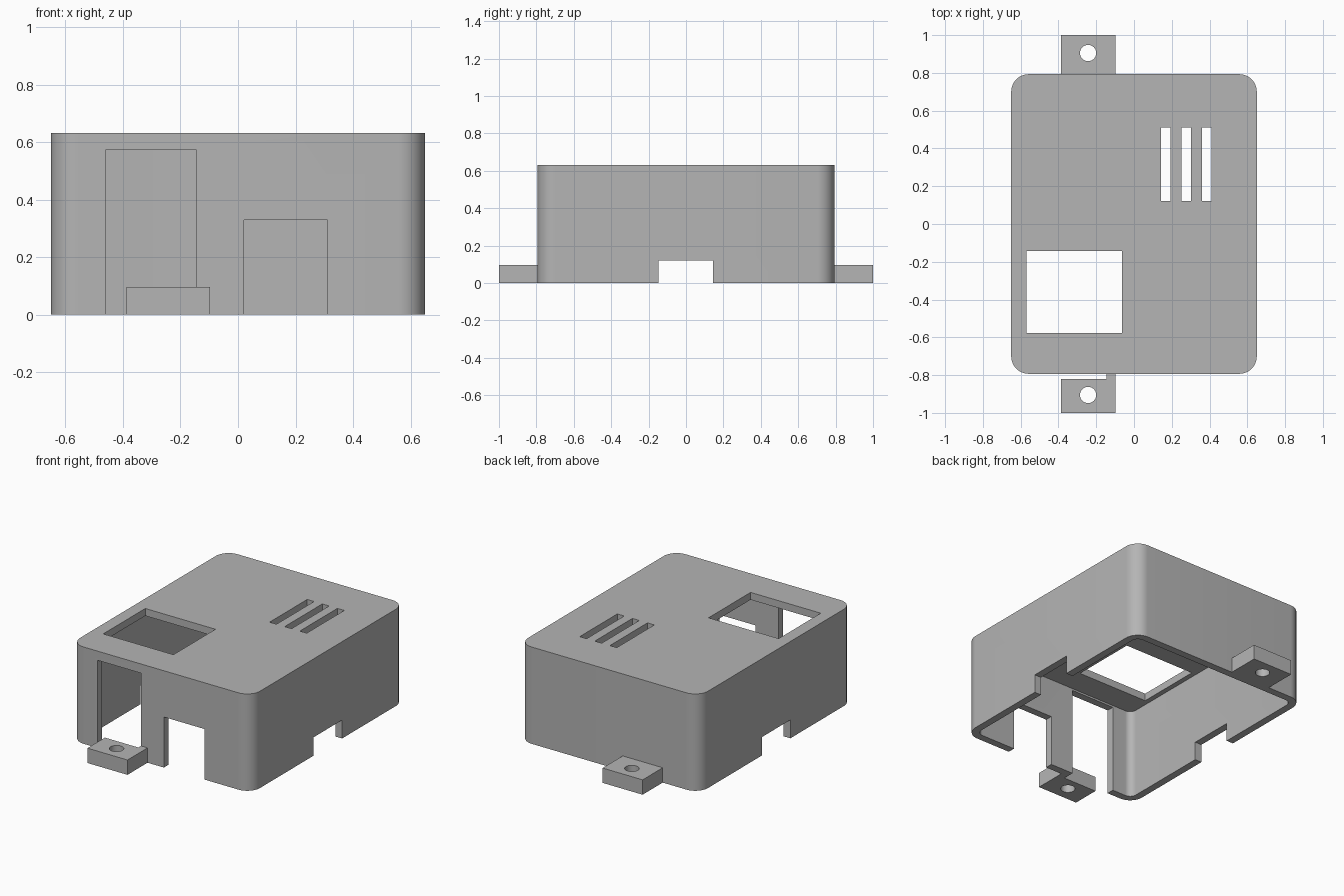
import bpy
import bmesh

default = bpy.data.objects.get("Cube")
if default:
    bpy.data.objects.remove(default, do_unlink=True)

grey = bpy.data.materials.new("plain_grey")
grey.use_nodes = True
colour = (0.46, 0.46, 0.46, 1)
grey.diffuse_color = colour
grey.node_tree.nodes["Principled BSDF"].inputs["Base Color"].default_value = colour


def finish(bm, name):
    mesh = bpy.data.meshes.new(name)
    bm.to_mesh(mesh)
    bm.free()
    mesh.materials.append(grey)
    obj = bpy.data.objects.new(name, mesh)
    bpy.context.collection.objects.link(obj)
    return obj


def box(name, x, y, z, radius=0):
    """Box between (low, high) limits, with optional rounded upright edges."""
    bm = bmesh.new()
    bmesh.ops.create_cube(bm, size=1)
    for v in bm.verts:
        v.co = [r[0] if c < 0 else r[1] for c, r in zip(v.co, (x, y, z))]
    if radius:
        upright = [e for e in bm.edges
                   if abs(e.verts[0].co.z - e.verts[1].co.z) > 0.01]
        bmesh.ops.bevel(bm, geom=upright, offset=radius, segments=12,
                        profile=0.5, affect='EDGES')
    return finish(bm, name)


def drill(name, x, y):
    bm = bmesh.new()
    bmesh.ops.create_cone(bm, cap_ends=True, segments=40, radius1=0.043,
                          radius2=0.043, depth=0.5)
    bmesh.ops.translate(bm, verts=bm.verts, vec=(x, y, 0))
    return finish(bm, name)


def cut(target, cutter):
    cutter.hide_render = True
    mod = target.modifiers.new("cut", 'BOOLEAN')
    mod.operation = 'DIFFERENCE'
    mod.solver = 'EXACT'
    mod.object = cutter
    bpy.context.view_layer.objects.active = target
    bpy.ops.object.modifier_apply(modifier=mod.name)
    bpy.data.objects.remove(cutter, do_unlink=True)


WX, WY, TOP, WALL = 0.65, 0.793, 0.632, 0.048


def tall_opening():
    return box("opening_cutter", (-0.46, -0.145), (-0.82, -0.7), (-0.1, 0.572))


# Hollow shell, open underneath
shell = box("case_shell", (-WX, WX), (-WY, WY), (0, TOP), 0.092)
ix, iy = WX - WALL, WY - WALL
cut(shell, box("cavity_cutter", (-ix, ix), (-iy, iy), (-0.1, TOP - WALL), 0.045))

# Front openings and the notches through both sides
cut(shell, tall_opening())
cut(shell, box("port_cutter", (0.02, 0.312), (-0.9, -0.7), (-0.1, 0.33)))
cut(shell, box("notch_cutter", (-1, 1), (-0.148, 0.145), (-0.1, 0.12)))

# Window and vent slots in the lid
cut(shell, box("window_cutter", (-0.57, -0.063), (-0.576, -0.142), (0.5, 0.8)))
for i in range(3):
    left = 0.142 + 0.109 * i
    cut(shell, box("slot_cutter", (left, left + 0.05), (0.123, 0.511), (0.5, 0.8)))

# Mounting tabs, the front one trimmed by the tall opening
tabs = []
for name, side in (("front_tab", -1), ("back_tab", 1)):
    tab = box(name, (-0.387, -0.098), sorted((side * 0.78, side)), (0, 0.097))
    cut(tab, drill("hole_cutter", -0.243, side * 0.905))
    tabs.append(tab)
cut(tabs[0], tall_opening())

# Smooth rounded corners and holes, keep the other edges crisp
for obj in [shell] + tabs:
    bpy.ops.object.select_all(action='DESELECT')
    obj.select_set(True)
    bpy.context.view_layer.objects.active = obj
    bpy.ops.object.shade_smooth_by_angle(angle=0.52)
